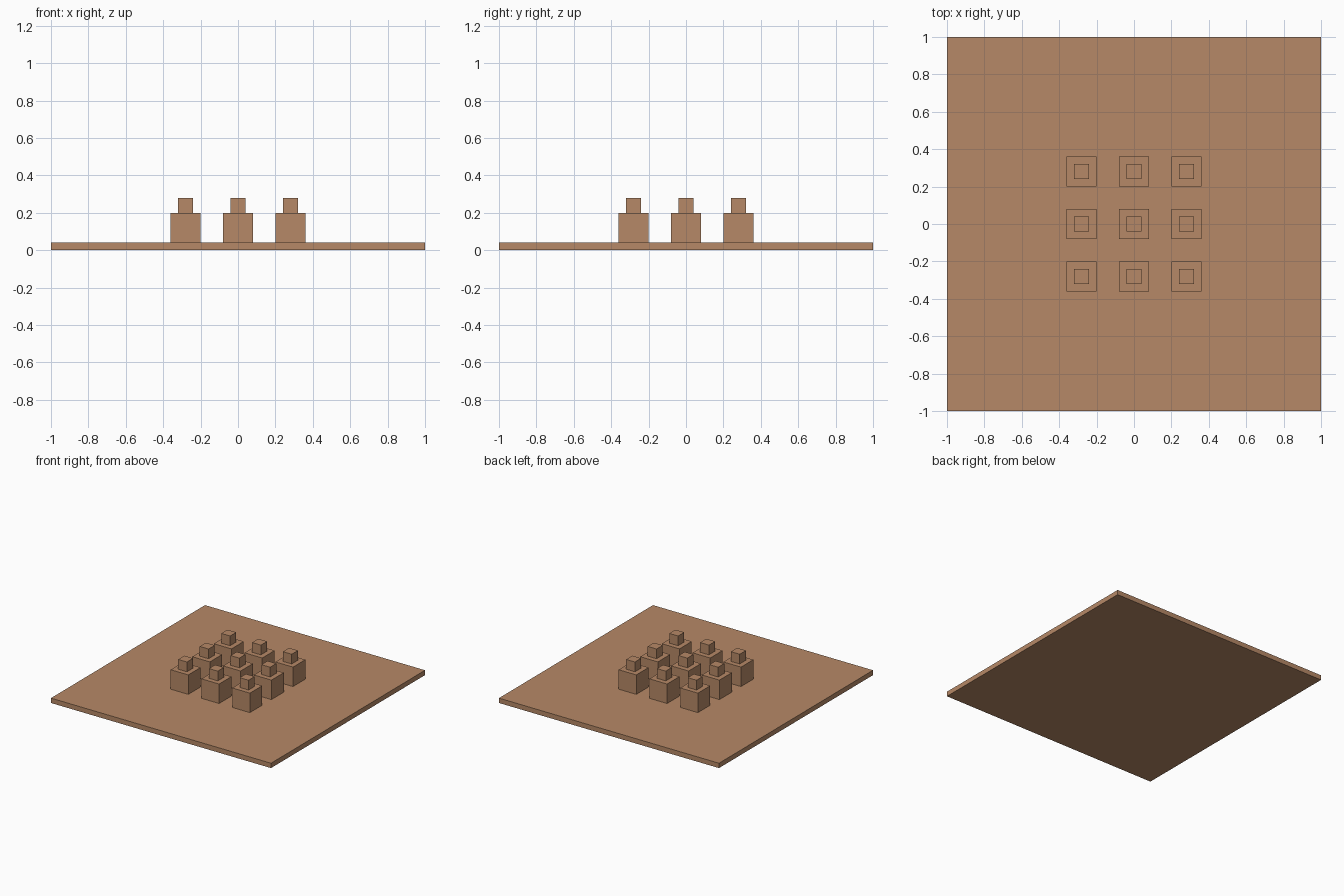
import bpy

if "Cube" in bpy.data.objects:
    bpy.data.objects.remove(bpy.data.objects["Cube"])

# Single clay-brown colour
brown = bpy.data.materials.new("clay_brown")
brown.diffuse_color = (0.47, 0.25, 0.135, 1.0)
brown.use_nodes = True
brown.node_tree.nodes["Principled BSDF"].inputs["Base Color"].default_value = brown.diffuse_color


def box(name, x, y, z_bottom, width, height):
    """Square-based box standing on z_bottom."""
    bpy.ops.mesh.primitive_cube_add(size=1, location=(x, y, z_bottom + height / 2))
    ob = bpy.context.object
    ob.name = name
    ob.scale = (width, width, height)
    bpy.ops.object.transform_apply(location=False, rotation=False, scale=True)
    ob.data.materials.append(brown)
    return ob


# Flat base plate
box("base_plate", 0, 0, 0, 2.0, 0.04)

# 3 x 3 grid of blocks, each with a small cube on top
SPACING = 0.28
for row in (-1, 0, 1):
    for col in (-1, 0, 1):
        x, y = col * SPACING, row * SPACING
        box("block", x, y, 0.04, 0.16, 0.16)
        box("block_cap", x, y, 0.20, 0.08, 0.08)
